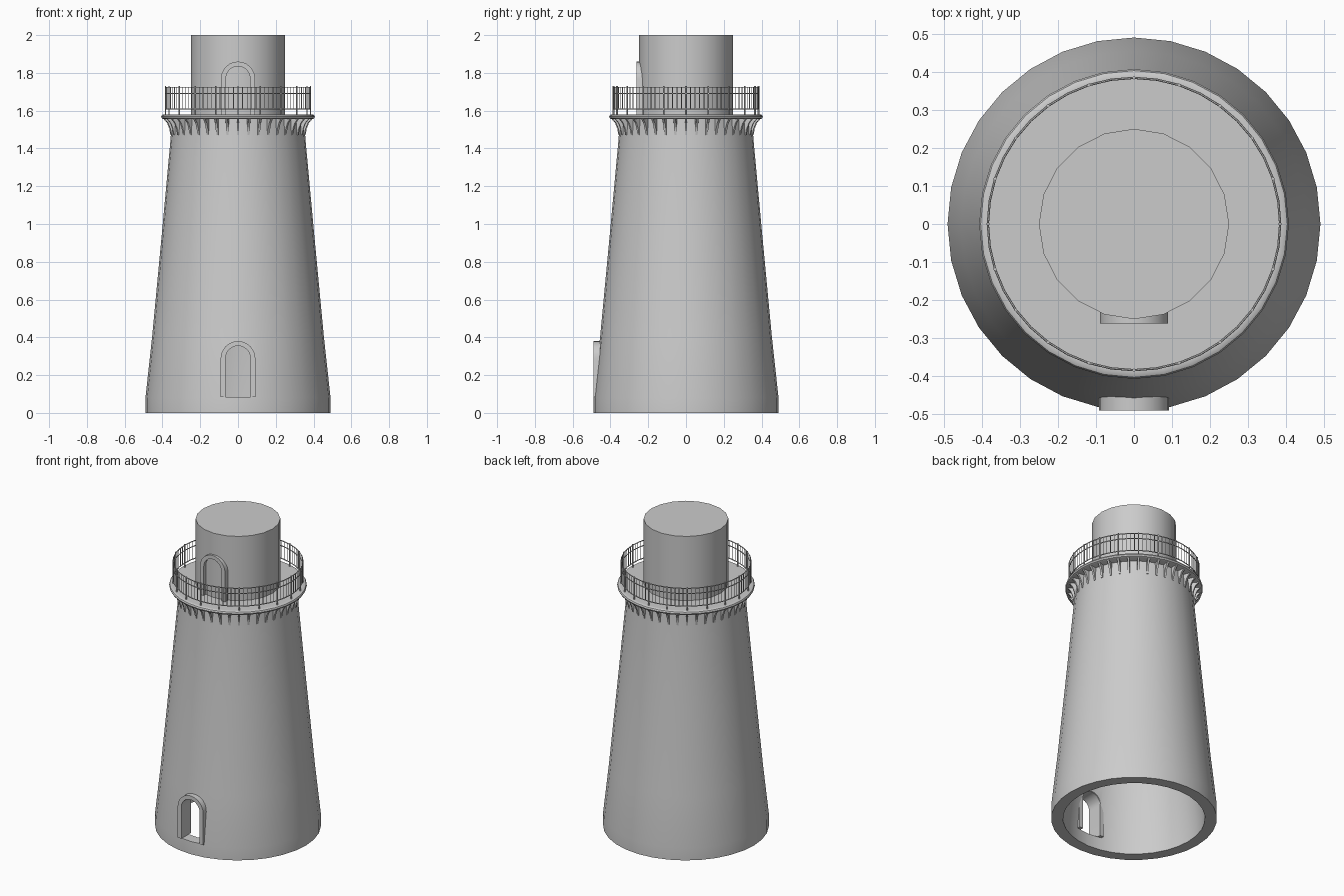
import bpy, bmesh, math
from math import sin, cos, pi

if "Cube" in bpy.data.objects:
    bpy.data.objects.remove(bpy.data.objects["Cube"])


def finish(name, bm, smooth=True):
    bmesh.ops.recalc_face_normals(bm, faces=bm.faces)
    me = bpy.data.meshes.new(name)
    bm.to_mesh(me)
    bm.free()
    ob = bpy.data.objects.new(name, me)
    bpy.context.collection.objects.link(ob)
    bpy.ops.object.select_all(action='DESELECT')
    ob.select_set(True)
    bpy.context.view_layer.objects.active = ob
    if smooth:
        bpy.ops.object.shade_smooth_by_angle(angle=math.radians(30))
    return ob


def lathe(bm, profile, n, closed=True):
    # revolve (radius, z) points; a closed profile gives a ring, otherwise ends are capped
    rings = [[bm.verts.new((r * sin(2 * pi * i / n), -r * cos(2 * pi * i / n), z))
              for i in range(n)] for r, z in profile]
    for k in range(len(rings) if closed else len(rings) - 1):
        a, b = rings[k], rings[(k + 1) % len(rings)]
        for i in range(n):
            j = (i + 1) % n
            bm.faces.new((a[i], a[j], b[j], b[i]))
    if not closed:
        bm.faces.new(rings[0])
        bm.faces.new(rings[-1])


def arch(w, z0, top, n=12):
    pts = [(w, z0)]
    pts += [(w * cos(pi * i / n), top - w + w * sin(pi * i / n)) for i in range(n + 1)]
    return pts + [(-w, z0)]


def arch_block(name, w, z0, top, y0, y1):
    bm = bmesh.new()
    f = bm.faces.new([bm.verts.new((x, y0, z)) for x, z in arch(w, z0, top)])
    r = bmesh.ops.extrude_face_region(bm, geom=[f])
    bmesh.ops.translate(bm, vec=(0, y1 - y0, 0),
                        verts=[v for v in r['geom'] if isinstance(v, bmesh.types.BMVert)])
    return finish(name, bm, False)


def arch_frame(name, w_out, w_in, z0, top_out, top_in, y0, y1):
    bm = bmesh.new()
    o, i = arch(w_out, z0, top_out), arch(w_in, z0, top_in)
    sec = [[bm.verts.new(c) for c in ((a[0], y0, a[1]), (b[0], y0, b[1]),
                                      (b[0], y1, b[1]), (a[0], y1, a[1]))]
           for a, b in zip(o, i)]
    for s, t in zip(sec, sec[1:]):
        for k in range(4):
            m = (k + 1) % 4
            bm.faces.new((s[k], s[m], t[m], t[k]))
    bm.faces.new(sec[0])
    bm.faces.new(sec[-1])
    return finish(name, bm)


# Hollow tapered tower with a doorway cut through the wall
outer = [(0.49, 0), (0.49, 0.08), (0.455, 0.40), (0.403, 0.95), (0.357, 1.45), (0.35, 1.565)]
bm = bmesh.new()
lathe(bm, outer + [(r - 0.07, z) for r, z in reversed(outer)], 32)
tower = finish("tower", bm)
cutter = arch_block("doorway_cutter", 0.068, 0.083, 0.358, -0.6, -0.3)
mod = tower.modifiers.new("doorway", 'BOOLEAN')
mod.object = cutter
mod.operation = 'DIFFERENCE'
mod.solver = 'EXACT'
bpy.context.view_layer.objects.active = tower
bpy.ops.object.modifier_apply(modifier=mod.name)
bpy.data.objects.remove(cutter)
arch_frame("lower_door_frame", 0.092, 0.066, 0.083, 0.38, 0.355, -0.49, -0.39)

# Gallery deck with rounded rim
bm = bmesh.new()
lathe(bm, [(0.395, 1.555), (0.403, 1.559), (0.407, 1.568), (0.403, 1.577),
           (0.395, 1.581), (0.385, 1.581)], 32, closed=False)
finish("gallery_deck", bm)

# Lantern room and its blind door
bm = bmesh.new()
lathe(bm, [(0.25, 1.575), (0.25, 2.0)], 20, closed=False)
finish("lantern_room", bm)
arch_frame("upper_door_frame", 0.09, 0.064, 1.581, 1.86, 1.835, -0.262, -0.225)

# Curved brackets under the deck
bm = bmesh.new()
prof = [(0.335, 1.47), (0.358, 1.47), (0.364, 1.505), (0.376, 1.535), (0.396, 1.558), (0.335, 1.558)]
for k in range(40):
    a = 2 * pi * k / 40
    sides = [[bm.verts.new((r * sin(a) + t * cos(a), -r * cos(a) + t * sin(a), z))
              for r, z in prof] for t in (-0.006, 0.006)]
    bm.faces.new(sides[0])
    bm.faces.new(sides[1])
    for i in range(len(prof)):
        j = (i + 1) % len(prof)
        bm.faces.new((sides[0][i], sides[0][j], sides[1][j], sides[1][i]))
finish("brackets", bm, False)

# Railing: hoops, posts and balusters
R = 0.384
bm = bmesh.new()
for z in (1.608, 1.69, 1.724):
    lathe(bm, [(R + 0.003 * cos(pi * k / 3), z + 0.003 * sin(pi * k / 3)) for k in range(6)], 40)
finish("rail_hoops", bm)


def uprights(name, angles, rad, z0, z1):
    bm = bmesh.new()
    for a in angles:
        r = bmesh.ops.create_cone(bm, cap_ends=True, segments=6, radius1=rad,
                                  radius2=rad, depth=z1 - z0)
        bmesh.ops.translate(bm, vec=(R * sin(a), -R * cos(a), (z0 + z1) / 2), verts=r['verts'])
    finish(name, bm, False)


uprights("rail_posts", [2 * pi * k / 20 for k in range(20)], 0.0042, 1.578, 1.73)
uprights("balusters", [2 * pi * k / 100 for k in range(100) if k % 5], 0.002, 1.608, 1.724)
